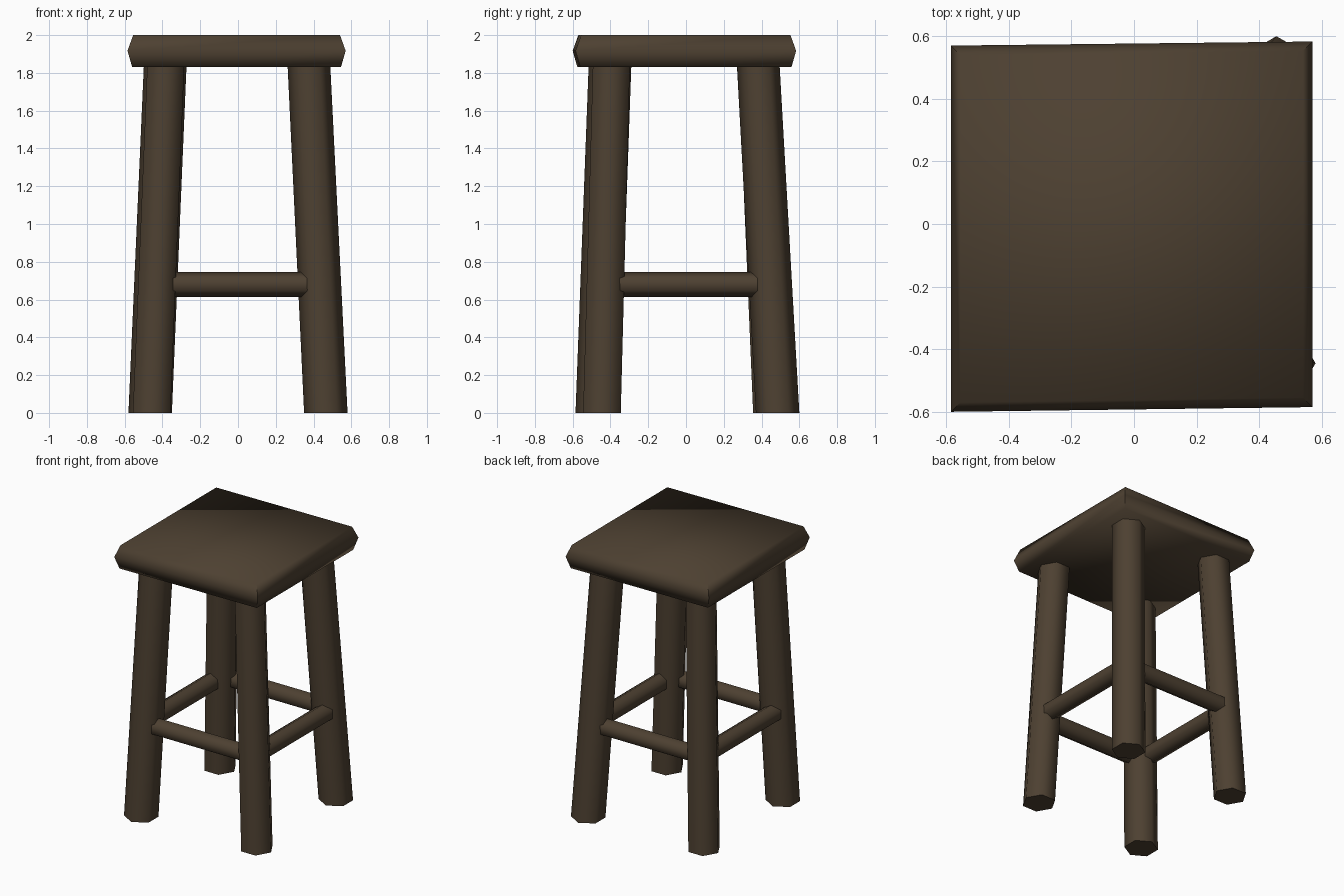
import bpy, bmesh, math
from mathutils import Vector

if "Cube" in bpy.data.objects:
    bpy.data.objects.remove(bpy.data.objects["Cube"])

wood = bpy.data.materials.new("dark brown wood")
wood.diffuse_color = (0.075, 0.052, 0.031, 1)
wood.use_nodes = True
wood.node_tree.nodes["Principled BSDF"].inputs["Base Color"].default_value = wood.diffuse_color


def loft(name, rings, angle):
    """Skin a stack of vertex rings and cap both ends."""
    bm = bmesh.new()
    loops = [[bm.verts.new(p) for p in ring] for ring in rings]
    n = len(loops[0])
    for a, b in zip(loops, loops[1:]):
        for i in range(n):
            j = (i + 1) % n
            bm.faces.new((a[i], a[j], b[j], b[i]))
    bm.faces.new(loops[0][::-1])
    bm.faces.new(loops[-1])
    bmesh.ops.recalc_face_normals(bm, faces=bm.faces)
    me = bpy.data.meshes.new(name)
    bm.to_mesh(me)
    bm.free()
    me.materials.append(wood)
    ob = bpy.data.objects.new(name, me)
    bpy.context.collection.objects.link(ob)
    bpy.ops.object.select_all(action='DESELECT')
    ob.select_set(True)
    bpy.context.view_layer.objects.active = ob
    bpy.ops.object.shade_smooth_by_angle(angle=math.radians(angle))


def hexagon(centre, u, v, r):
    """Hexagon with a corner pointing along u."""
    c, u, v = Vector(centre), Vector(u), Vector(v)
    return [c + r * (math.cos(k * math.pi / 3) * u + math.sin(k * math.pi / 3) * v)
            for k in range(6)]


X, Y, Z = (1, 0, 0), (0, 1, 0), (0, 0, 1)

# Seat: slightly skewed slab, widest at mid height
corners = [(-0.585, -0.60), (0.57, -0.585), (0.57, 0.583), (-0.585, 0.57)]


def seat_ring(z, inset):
    return [(x - math.copysign(inset, x), y - math.copysign(inset, y), z) for x, y in corners]


loft("seat", [seat_ring(1.83, 0.025), seat_ring(1.917, 0), seat_ring(2.0, 0.03)], 75)

# Splayed hexagonal legs, each turned a quarter from its neighbour
legs = {
    "front_right_leg": ((0.465, -0.445), (0.375, -0.395), X, Y),
    "back_right_leg": ((0.455, 0.485), (0.368, 0.382), Y, X),
    "back_left_leg": ((-0.465, 0.455), (-0.385, 0.375), X, Y),
    "front_left_leg": ((-0.457, -0.47), (-0.382, -0.402), Y, X),
}
for name, (foot, top, u, v) in legs.items():
    loft(name, [hexagon((*foot, 0), u, v, 0.115), hexagon((*top, 1.85), u, v, 0.113)], 65)

# Hexagonal rails between the legs
for side, y in (("front", -0.453), ("back", 0.455)):
    loft(side + "_rail", [hexagon((x, y, 0.68), Z, Y, 0.066) for x in (-0.40, 0.40)], 65)
for side, x in (("left", -0.45), ("right", 0.445)):
    loft(side + "_rail", [hexagon((x, y, 0.68), Z, X, 0.066) for y in (-0.40, 0.40)], 65)
